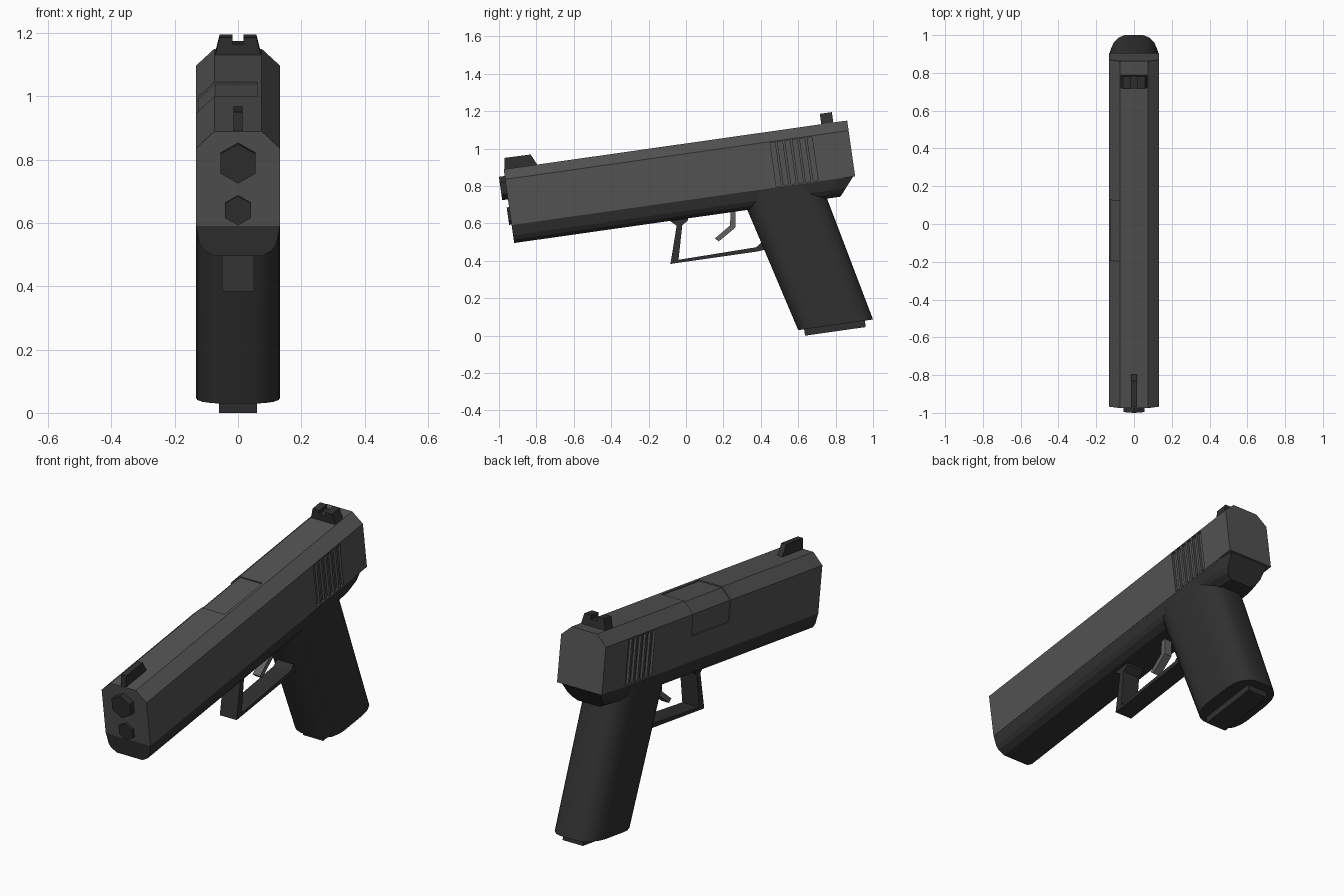
import bpy, bmesh, math
from mathutils import Vector

if "Cube" in bpy.data.objects:
    bpy.data.objects.remove(bpy.data.objects["Cube"])

S, C = 0.1406, 0.9901          # tilt of the barrel axis


def T(x, u, v):
    """Barrel-aligned coordinates (side, back, up) to world."""
    return Vector((x, u * C - v * S, u * S + v * C))


def material(name, g):
    m = bpy.data.materials.new(name)
    m.diffuse_color = (g, g, g, 1)
    m.use_nodes = True
    m.node_tree.nodes["Principled BSDF"].inputs["Base Color"].default_value = m.diffuse_color
    return m


STEEL = material("dark_steel", 0.085)
POLYMER = material("black_polymer", 0.03)
LIGHT = material("trigger_steel", 0.12)


def add_loft(bm, rings):
    loops = [[bm.verts.new(p) for p in r] for r in rings]
    n = len(loops[0])
    for a, b in zip(loops, loops[1:]):
        for i in range(n):
            j = (i + 1) % n
            bm.faces.new((a[i], a[j], b[j], b[i]))
    bm.faces.new(loops[0][::-1])
    bm.faces.new(loops[-1])


def build(name, lofts, mat=None):
    bm = bmesh.new()
    for rings in lofts:
        add_loft(bm, rings)
    bmesh.ops.recalc_face_normals(bm, faces=bm.faces)
    me = bpy.data.meshes.new(name)
    bm.to_mesh(me)
    bm.free()
    ob = bpy.data.objects.new(name, me)
    bpy.context.collection.objects.link(ob)
    if mat:
        me.materials.append(mat)
    return ob


def along(section, u0, u1):
    """Section of (x, v) swept along the barrel."""
    return [[T(x, u, v) for x, v in section] for u in (u0, u1)]


def box(x0, x1, u0, u1, v0, v1):
    return along([(x0, v0), (x1, v0), (x1, v1), (x0, v1)], u0, u1)


def plate(profile, w):
    """World (y, z) profile extruded sideways."""
    return [[Vector((x, y, z)) for y, z in profile] for x in (-w, w)]


def mirror(half):
    return half + [(-x, v) for x, v in half[::-1]]


def hexagon(r, vc):
    return [(r * math.sin(k * math.pi / 3), vc + r * math.cos(k * math.pi / 3)) for k in range(6)]


def cut(target, cutter):
    cutter.hide_render = True
    cutter.hide_viewport = False
    cutter.display_type = 'WIRE'
    mod = target.modifiers.new(cutter.name, 'BOOLEAN')
    mod.operation = 'DIFFERENCE'
    mod.solver = 'EXACT'
    mod.object = cutter
    bpy.context.view_layer.objects.active = target
    bpy.ops.object.modifier_apply(modifier=mod.name)
    bpy.data.objects.remove(cutter)


# Slide with chamfered top
slide = build("slide", [along(mirror([(0.133, 0.716), (0.133, 0.963), (0.075, 1.017)]),
                              -0.84, 1.015)], STEEL)

# Grip serrations on both sides of the slide
grooves = []
for side in (-1, 1):
    for k in range(6):
        u = 0.59 + 0.04 * k
        a, b = sorted((side * 0.12, side * 0.16))
        grooves.append(box(a, b, u, u + 0.026, 0.722, 0.957))
cut(slide, build("serration_cutter", grooves))

# Shallow ejection port wrapping over the top and one side
port = [(0.06, 1.04), (0.06, 1.011), (-0.073, 1.011), (-0.127, 0.96),
        (-0.127, 0.85), (-0.16, 0.85), (-0.16, 1.04)]
cut(slide, build("port_cutter", [along(port, -0.057, 0.266)]))

# Frame below the slide, narrowing to a slanted tang at the back
half = [(0.075, 0.619), (0.108, 0.638), (0.122, 0.66), (0.132, 0.716)]
frame_section = mirror(half)


def slanted(u, narrow=1.0):
    return [T(x * narrow, u + (v - 0.619) * 0.85, v) for x, v in frame_section]


build("frame", [[[T(x, -0.84, v) for x, v in frame_section],
                 slanted(0.84), slanted(0.922, 0.86)]], POLYMER)

# Raked grip, rounded front and back
grip_half = [(0.05, 0), (0.085, 0.035), (0.112, 0.1), (0.128, 0.2), (0.132, 0.3), (0.132, 0.68),
             (0.125, 0.8), (0.108, 0.9), (0.08, 0.97), (0.05, 1.0)]
grip_ring = mirror(grip_half)
grip = build("grip", [[[T(x, a + (b - a) * t, v) for x, t in grip_ring]
                       for a, b, v in ((0.598, 1.002, -0.0555), (0.395, 0.829, 0.71))]], POLYMER)
bpy.ops.object.select_all(action='DESELECT')
grip.select_set(True)
bpy.context.view_layer.objects.active = grip
bpy.ops.object.shade_smooth_by_angle(angle=math.radians(40))

# Magazine base plate
build("magazine_base", [box(-0.06, 0.06, 0.63, 0.958, -0.09, -0.03)], POLYMER)

# Barrel and recoil rod
build("barrel", [along(hexagon(0.063, 0.918), -0.871, -0.75)], POLYMER)
build("recoil_rod", [along(hexagon(0.047, 0.766), -0.853, -0.75)], POLYMER)

# Sights
build("front_sight", [plate([(-0.97, 0.88), (-0.97, 0.95), (-0.83, 0.968),
                             (-0.79, 0.905)], 0.015)], POLYMER)
build("rear_sight", [along(mirror([(0.075, 1.005), (0.058, 1.073), (0.018, 1.073), (0.018, 1.052)]),
                           0.875, 0.94)], POLYMER)

# Trigger guard and trigger
build("trigger_guard", [plate([(-0.1, 0.63), (-0.085, 0.612), (-0.05, 0.588), (-0.083, 0.383),
                               (0.385, 0.45), (0.46, 0.47), (0.43, 0.53), (0.395, 0.49),
                               (0.375, 0.472), (-0.04, 0.405), (-0.02, 0.59), (0.01, 0.615),
                               (0.01, 0.64)], 0.05)], POLYMER)
build("trigger", [plate([(0.24, 0.67), (0.235, 0.588), (0.155, 0.52), (0.175, 0.503),
                         (0.265, 0.578), (0.265, 0.67)], 0.022)], LIGHT)
